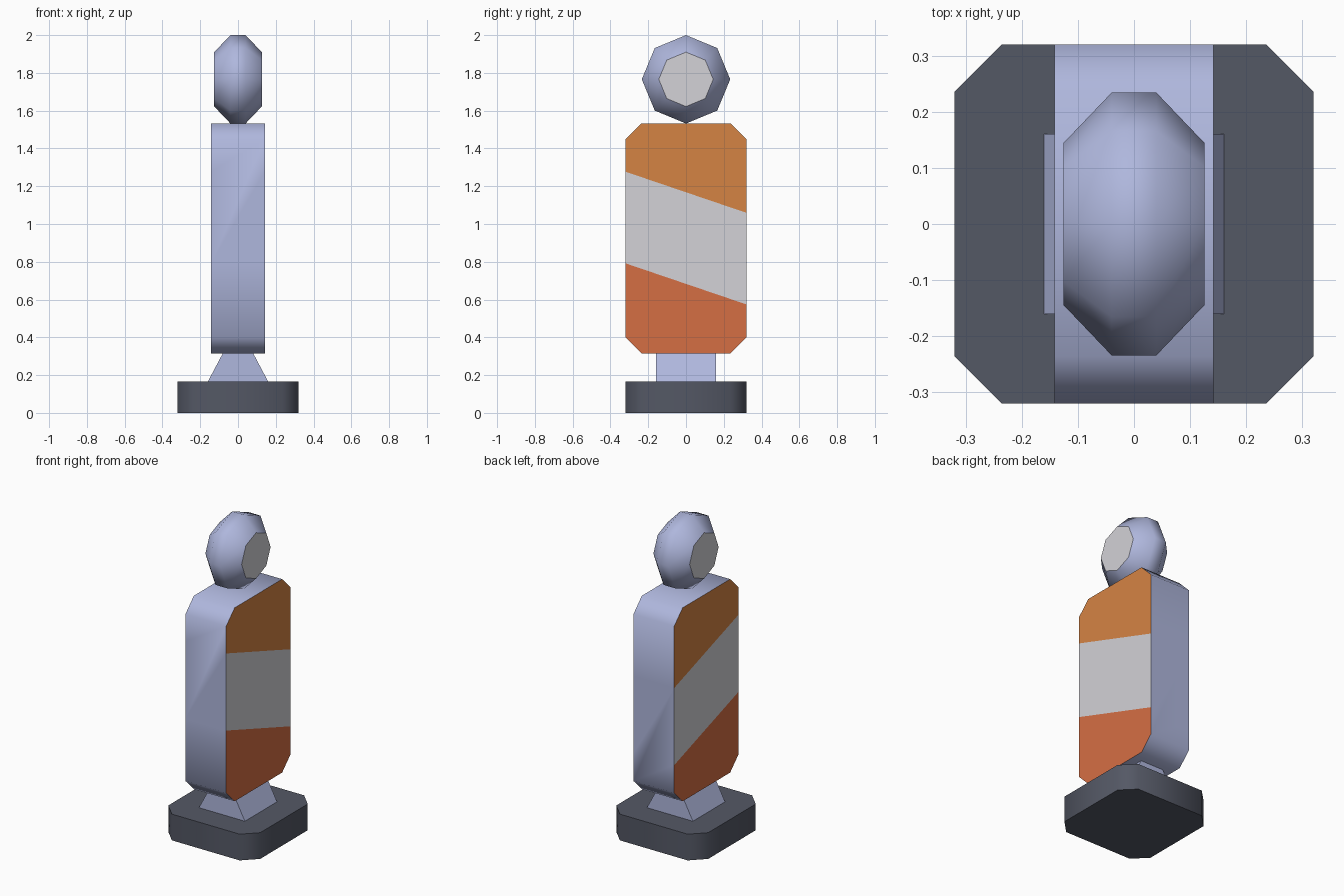
import bpy, bmesh, math
from mathutils import Vector

if "Cube" in bpy.data.objects:
    bpy.data.objects.remove(bpy.data.objects["Cube"])


def srgb(r, g, b):
    def lin(c):
        c /= 255
        return c / 12.92 if c <= 0.04045 else ((c + 0.055) / 1.055) ** 2.4
    return (lin(r), lin(g), lin(b), 1.0)


def material(name, rgb):
    m = bpy.data.materials.new(name)
    m.diffuse_color = srgb(*rgb)
    m.use_nodes = True
    m.node_tree.nodes["Principled BSDF"].inputs["Base Color"].default_value = m.diffuse_color
    return m


LAVENDER = material("lavender", (175, 183, 221))
WHITE = material("pale grey", (211, 210, 215))
ORANGE = material("amber orange", (213, 131, 68))
RED = material("red orange", (213, 110, 68))
DARK = material("dark slate", (84, 88, 101))


def chamfered(w, h, c):
    """Octagonal outline: a w by h half-size rectangle with cut corners."""
    return [(w - c, -h), (w, -h + c), (w, h - c), (w - c, h),
            (-w + c, h), (-w, h - c), (-w, -h + c), (-w + c, -h)]


def loft(bm, rings):
    """Skin a list of equal-length point rings and cap both ends."""
    vs = [[bm.verts.new(p) for p in ring] for ring in rings]
    n = len(vs[0])
    for a, b in zip(vs, vs[1:]):
        for i in range(n):
            j = (i + 1) % n
            bm.faces.new((a[i], a[j], b[j], b[i]))
    bm.faces.new(vs[0][::-1])
    bm.faces.new(vs[-1])
    bmesh.ops.recalc_face_normals(bm, faces=bm.faces)


def finish(name, bm, mats, smooth=True):
    """Smooth shading, keeping steep edges and colour borders sharp."""
    bm.normal_update()
    for f in bm.faces:
        f.smooth = smooth
    for e in bm.edges:
        if len(e.link_faces) == 2:
            f, g = e.link_faces
            e.smooth = (f.material_index == g.material_index
                        and e.calc_face_angle(0) < math.radians(60))
    me = bpy.data.meshes.new(name)
    bm.to_mesh(me)
    bm.free()
    for m in mats:
        me.materials.append(m)
    ob = bpy.data.objects.new(name, me)
    bpy.context.collection.objects.link(ob)
    return ob


# base: chamfered square slab
bm = bmesh.new()
outline = chamfered(0.32, 0.32, 0.084)
loft(bm, [[(x, y, z) for x, y in outline] for z in (0, 0.165)])
finish("base", bm, [DARK])

# neck: wedge that narrows in x only
bm = bmesh.new()
loft(bm, [[(-w, -0.16, z), (w, -0.16, z), (w, 0.16, z), (-w, 0.16, z)]
          for w, z in ((0.16, 0.165), (0.08, 0.316))])
finish("neck", bm, [LAVENDER], smooth=False)

# panel: chamfered slab with slanted stripes on both broad faces
bm = bmesh.new()
mid, half = (0.315 + 1.532) / 2, (1.532 - 0.315) / 2
outline = chamfered(0.32, half, 0.084)
loft(bm, [[(x, y, mid + z) for y, z in outline] for x in (-0.142, 0.142)])
slope, low, high = 0.34, 0.683, 1.168
bm.normal_update()
for level in (low, high):
    broad = [f for f in bm.faces if abs(f.normal.x) > 0.9]
    geom = set(broad)
    for f in broad:
        geom.update(f.edges)
        geom.update(f.verts)
    bmesh.ops.bisect_plane(bm, geom=list(geom), plane_co=Vector((0, 0, level)),
                           plane_no=Vector((0, slope, 1)))
    bm.normal_update()
for f in bm.faces:
    if abs(f.normal.x) > 0.9:
        c = f.calc_center_median()
        level = c.z + slope * c.y
        f.material_index = 1 if level < low else 2 if level < high else 3
finish("striped_panel", bm, [LAVENDER, RED, WHITE, ORANGE])

# lamp: eight-sided disc turned around x, with pale lenses
bm = bmesh.new()
loft(bm, [[(x, r * math.sin(k * math.pi / 4), 1.766 + r * math.cos(k * math.pi / 4))
           for k in range(8)]
          for x, r in ((-0.126, 0.144), (-0.04, 0.234), (0.04, 0.234), (0.126, 0.144))])
bm.normal_update()
for f in bm.faces:
    f.material_index = 1 if abs(f.normal.x) > 0.95 else 0
finish("lamp", bm, [LAVENDER, WHITE])
